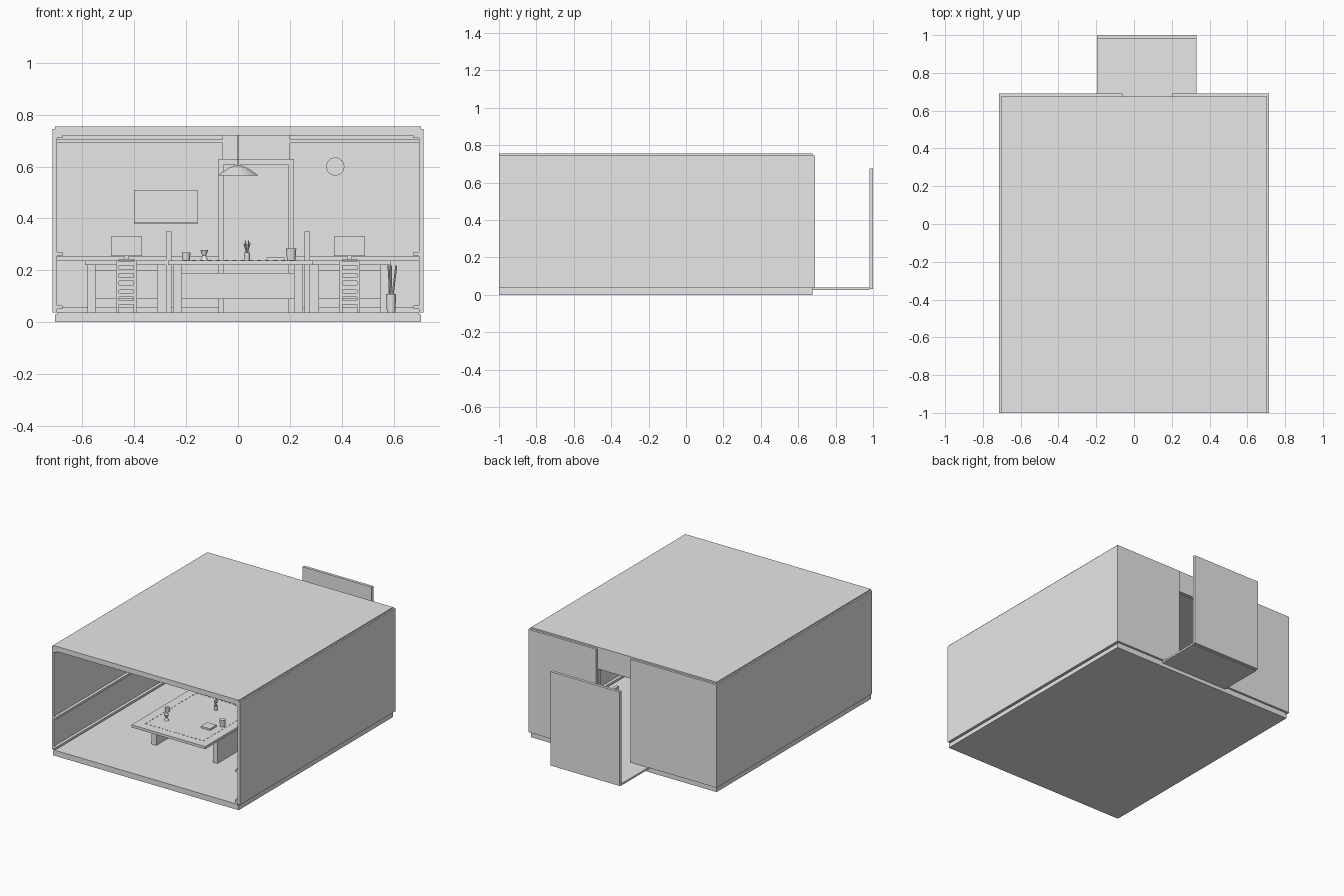
import bpy
import math
import random
from mathutils import Vector

random.seed(4)
default_cube = bpy.data.objects.get("Cube")
if default_cube:
    bpy.data.objects.remove(default_cube, do_unlink=True)

grey = bpy.data.materials.new("plain grey")
grey.use_nodes = True
grey.diffuse_color = (.8, .8, .8, 1)
shader = grey.node_tree.nodes["Principled BSDF"]
shader.inputs["Base Color"].default_value = grey.diffuse_color


def finish(name):
    part = bpy.context.object
    part.name = name
    part.data.materials.append(grey)
    return part


def box(name, x, y, z):
    """Block filling the given (low, high) spans."""
    spans = (x, y, z)
    bpy.ops.mesh.primitive_cube_add(size=1, location=[sum(span) / 2 for span in spans])
    part = finish(name)
    part.scale = [abs(high - low) for low, high in spans]
    bpy.ops.object.transform_apply(location=False, rotation=False, scale=True)
    return part


def pair(name, x, y, z):
    """The same block on the right and on the left."""
    low, high = x
    box("right_" + name, (-high, -low), y, z)
    box("left_" + name, x, y, z)


def run(start, length):
    return (start, start + length)


def cone(name, place, base, height, lower, upper, sides=20, cap='NGON'):
    x, y = place
    bpy.ops.mesh.primitive_cone_add(vertices=sides, radius1=lower, radius2=upper, depth=height,
                                    end_fill_type=cap, location=(x, y, base + height / 2))
    part = finish(name)
    bpy.ops.object.shade_smooth_by_angle()
    return part


def stick(name, start, end, radius):
    start, end = Vector(start), Vector(end)
    direction = end - start
    bpy.ops.mesh.primitive_cylinder_add(vertices=6, radius=radius, depth=direction.length,
                                        location=(start + end) / 2)
    part = finish(name)
    part.rotation_euler = direction.to_track_quat('Z', 'Y').to_euler()


# Main levels and planes shared by the parts
front, back, outside = -1, .675, .69
floor, ceiling, wall_top, roof_top = .038, .735, .745, .755
inner, outer, slab_edge = .697, .715, .705
door_right, door_left, door_top = -.06, .2, .605
desk_under, desk_level = .22, .238
trim, board = .015, .02
depth = (front, back)
wall_height = (floor, wall_top)
slab_width = (-slab_edge, slab_edge)
inner_width = (-inner, inner)

# Shell of the room
box("floor_slab", slab_width, depth, (0, .03))
box("floor_finish", inner_width, depth, (.03, floor))
box("roof", slab_width, depth, (ceiling, roof_top))
box("ceiling_panel", inner_width, depth, (ceiling - trim, ceiling))
pair("wall", (inner, outer), (front, outside), wall_height)
side_trims = {"baseboard": .05, "chair_rail": .255, "cornice": .71}
for name, level in side_trims.items():
    pair(name, (inner - board, inner), depth, run(level, trim))

# Back wall with its doorway
back_spans = {"right": (-inner, door_right), "left": (door_left, inner)}
for side, span in back_spans.items():
    box(side + "_back_wall", span, (back, outside), wall_height)
    box(side + "_back_rail", span, (back - trim, back), run(desk_level, trim))
    box(side + "_back_baseboard", span, (back - trim, back), run(floor, board))
box("lintel", (door_right, door_left), (back - trim, back), (door_top, ceiling))
box("back_cornice", inner_width, (back - board, back), run(outside, trim))

# Door frame
frame_depth = (back - .025, back)
frame_top = door_top + .025
for side, edge in (("right", door_right - trim), ("left", door_left - trim / 3)):
    box(side + "_door_post", run(edge, board), frame_depth, (floor, frame_top))
box("door_head", (door_right, door_left), frame_depth, (door_top, frame_top))

# Corridor outside the door
corridor_width = (-.195, .33)
corridor_end = 1 - board
box("corridor_floor", corridor_width, (back, corridor_end), (.025, floor))
box("corridor_wall", corridor_width, (corridor_end, 1), (.03, back))

# Meeting table
table_x, table_y = (-.27, .29), (-.77, -.1)
box("table_top", table_x, table_y, (desk_under, desk_level))
for side, edge in (("right", -.25), ("left", .215)):
    box(side + "_table_leg", run(edge, .035), (-.58, -.25), (floor, desk_under))
box("table_stretcher", (-.215, .215), run(-.43, board), (.09, .19))

# Dashed border on the table top
dash_height = run(desk_level, .002)
margin, dashes, thin = .06, 14, .004
(left_x, right_x), (near_y, far_y) = [(low + margin, high - margin) for low, high in (table_x, table_y)]
step_x, step_y = (right_x - left_x) / dashes, (far_y - near_y) / dashes
for i in range(dashes):
    for y in (near_y, far_y):
        box("table_dash", run(left_x + step_x * i, step_x / 2), run(y, thin), dash_height)
    for x in (left_x, right_x):
        box("table_dash", run(x, thin), run(near_y + step_y * i, step_y / 2), dash_height)

# Things on the table
cone("cup", (-.2, -.48), desk_level, .03, .014, .017)
goblet = (-.13, -.59)
cone("goblet_foot", goblet, desk_level, board, trim, .005)
cone("goblet_bowl", goblet, desk_level + board, board, .008, trim)
box("notebook", run(.11, .07), run(-.56, .07), run(desk_level, .012))
cone("mug", (.205, -.46), desk_level, .047, .016, board)
vase = Vector((.035, -.29, desk_level))
cone("vase", vase.xy, desk_level, .03, .01, .012)
for i in range(6):
    angle = math.tau * i / 6
    spread = Vector((math.cos(angle), math.sin(angle), 0)) * .012
    rise = Vector((0, 0, random.uniform(.06, .1)))
    stick("twig", vase + Vector((0, 0, board)), vase + spread + rise, .002)

# Two workplaces: desk, divider and monitor
desk_inner, desk_outer = .277, .59
desk_y, leg_y = (.36, .64), (.38, .63)
leg_height = (floor, desk_under)
pair("desk_top", (desk_inner, desk_outer), desk_y, (desk_under, desk_level))
pair("desk_outer_leg", run(desk_outer - .04, .03), leg_y, leg_height)
pair("desk_inner_leg", run(desk_inner, .035), leg_y, leg_height)
pair("desk_back", (desk_inner, desk_outer - board), run(.61, trim), (.09, .2))
pair("divider", (desk_inner - board, desk_inner), desk_y, (floor, .35))
pair("monitor", (.37, .49), run(.52, trim), (.255, .33))
pair("monitor_foot", (.4, .46), run(.5, .05), run(desk_level, .006))
pair("monitor_neck", (.42, .44), run(.53, .01), run(desk_level, .03))

# Chairs with ladder backs
seat_x, seat_y, seat_level, post = (.39, .47), (.24, .335), .125, .012
chair_inner, chair_outer = seat_x
chair_back, chair_front = seat_y
for x in (chair_inner, chair_outer - post):
    pair("chair_post", run(x, post), run(chair_back, post), (floor, desk_level))
    pair("chair_leg", run(x, post), run(chair_front - post, post), (floor, seat_level))
for i in range(6):
    pair("chair_slat", seat_x, run(chair_back, post / 2), run(floor + .03 * (i + 1), trim))
pair("chair_seat", seat_x, seat_y, run(seat_level, post))

# Waste bin with rolled sheets
bin_spot = Vector((desk_outer, .32, floor))
cone("waste_bin", bin_spot.xy, floor, .07, .016, board)
for lean in (-.01, 0, .02):
    stick("paper_roll", bin_spot + Vector((0, 0, trim)), bin_spot + Vector((lean, lean, .18)), thin)

# Notice board with pinned notes
board_x, board_base = (-.4, -.155), .38
board_face = back - .01
pin_depth = (board_face - thin, board_face)
box("notice_board", board_x, (board_face, back), (board_base, .51))
box("board_ledge", board_x, (board_face - .01, board_face), run(board_base, .006))
for x in (-.36, -.255):
    box("board_strip", run(x, .06), pin_depth, run(board_base + .03, .008))
for i in range(dashes):
    x, z = random.uniform(-.385, -.175), random.uniform(.43, .5)
    box("board_pin", run(x, .008), pin_depth, run(z, thin))

# Wall clock
clock = cone("clock", (.375, back - thin), .6 - thin, thin * 2, .035, .035, sides=32)
clock.rotation_euler.x = math.pi / 2

# Hanging lamp
lamp, shade_base, shade_height = (0, -.33), .565, .03
shade_top = shade_base + shade_height
cone("lamp_shade", lamp, shade_base, shade_height, .08, .035, sides=32, cap='NOTHING')
cone("lamp_cap", lamp, shade_top, .01, .035, .01, sides=32)
stick("lamp_rod", (*lamp, shade_top), (*lamp, ceiling), .003)
